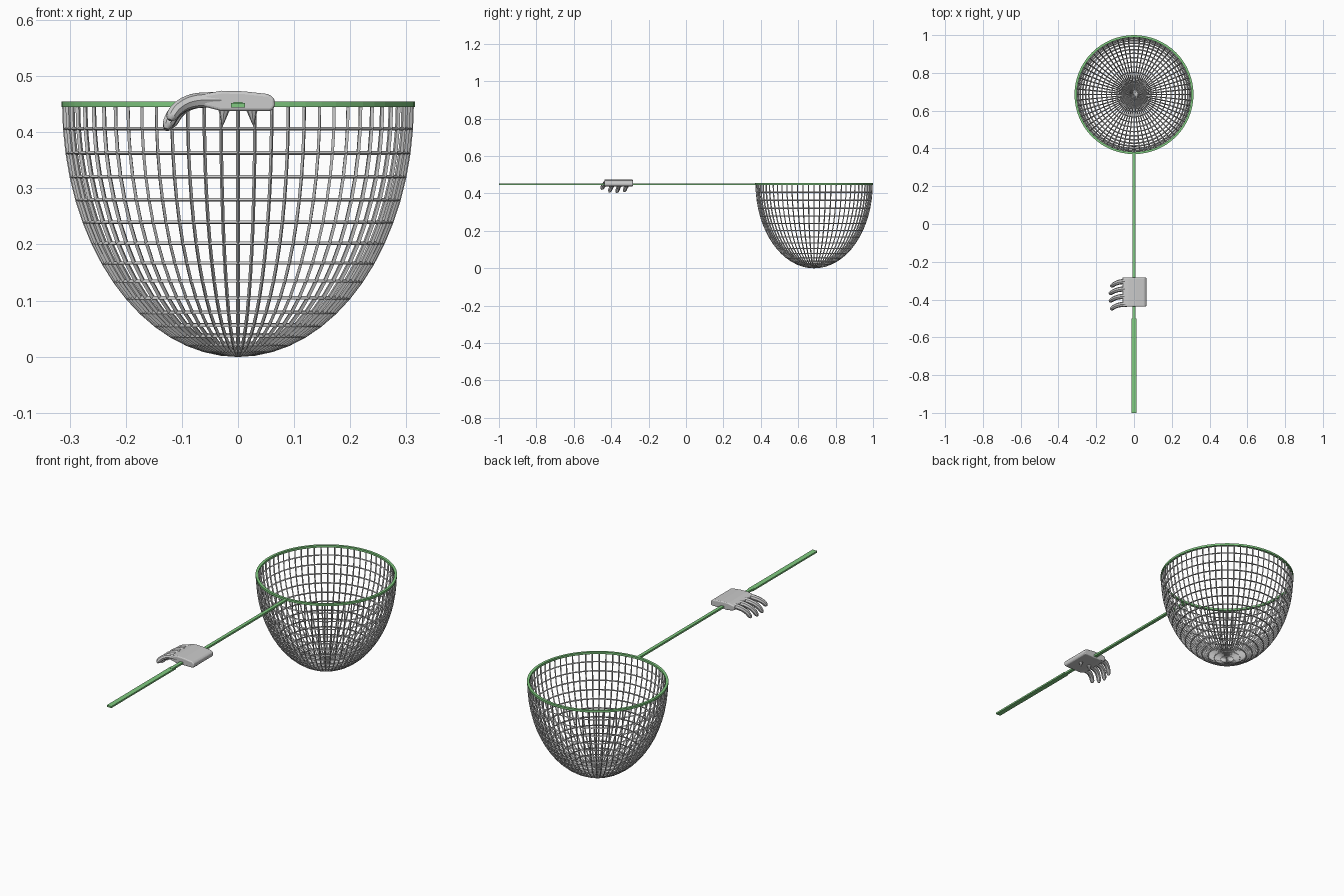
import bpy, bmesh
from math import pi, sin, cos

if "Cube" in bpy.data.objects:
    bpy.data.objects.remove(bpy.data.objects["Cube"])

green = bpy.data.materials.new("green_metal")
green.diffuse_color = (0.22, 0.6, 0.22, 1)
green.use_nodes = True
green.node_tree.nodes["Principled BSDF"].inputs["Base Color"].default_value = green.diffuse_color
CY, RIM_Z = 0.685, 0.45


def finish(name, bm, mat=None):
    bmesh.ops.recalc_face_normals(bm, faces=bm.faces)
    me = bpy.data.meshes.new(name)
    bm.to_mesh(me)
    bm.free()
    ob = bpy.data.objects.new(name, me)
    bpy.context.collection.objects.link(ob)
    if mat:
        me.materials.append(mat)
    return ob


def lathe(bm, profile, n, closed):
    rings = [[bm.verts.new((r * cos(2 * pi * i / n), CY + r * sin(2 * pi * i / n), z))
              for i in range(n)] for r, z in profile]
    pairs = list(zip(rings, rings[1:])) + ([(rings[-1], rings[0])] if closed else [])
    for a, b in pairs:
        for i in range(n):
            j = (i + 1) % n
            bm.faces.new((a[i], a[j], b[j], b[i]))
    return rings


def box(name, x, y0, y1, z0, z1, mat=None):
    bm = bmesh.new()
    bmesh.ops.create_cube(bm, size=1)
    for v in bm.verts:
        v.co.x *= 2 * x
        v.co.y = y0 if v.co.y < 0 else y1
        v.co.z = z0 if v.co.z < 0 else z1
    return finish(name, bm, mat)


# net: half ellipsoid grid turned into wires
bm = bmesh.new()
prof = [(0.309 * cos(k * pi / 32), RIM_Z - 0.446 * sin(k * pi / 32)) for k in range(16)]
last = lathe(bm, prof, 64, False)[-1]
pole = bm.verts.new((0, CY, RIM_Z - 0.446))
for i in range(64):
    bm.faces.new((last[i], last[(i + 1) % 64], pole))
net = finish("net", bm)
w = net.modifiers.new("wires", 'WIREFRAME')
w.thickness = 0.009
w.use_even_offset = False
w.use_boundary = True

# rim hoop
bm = bmesh.new()
lathe(bm, [(0.303, 0.445), (0.315, 0.445), (0.315, 0.455), (0.303, 0.455)], 64, True)
finish("rim", bm, green)

# pole and wider grip
box("pole", 0.008, -0.52, 0.38, 0.4445, 0.4535, green)
box("grip", 0.0125, -1.0, -0.5, 0.4445, 0.4525, green)

# palm: side profile extruded along the pole
outline = [(-0.062, 0.446), (-0.03, 0.438), (0.06, 0.438), (0.066, 0.446),
           (0.065, 0.46), (0.055, 0.468), (0.01, 0.473), (-0.03, 0.474), (-0.062, 0.468)]
bm = bmesh.new()
f = bm.faces.new([bm.verts.new((x, -0.437, z)) for x, z in outline])
ext = bmesh.ops.extrude_face_region(bm, geom=[f])
for v in ext["geom"]:
    if isinstance(v, bmesh.types.BMVert):
        v.co.y = -0.283
palm = finish("palm", bm)
b = palm.modifiers.new("round", 'BEVEL')
b.width = 0.008
b.segments = 3
b.limit_method = 'ANGLE'


def finger(name, y, reach, drop):
    cu = bpy.data.curves.new(name, 'CURVE')
    cu.dimensions = '3D'
    cu.bevel_depth = 0.0125
    cu.bevel_resolution = 2
    cu.use_fill_caps = True
    pts = [(-0.03, 0, 0.457, 1.1), (-0.065, -0.001, 0.459, 1.1), (-0.094, -0.008, 0.451, 1),
           (-0.112, -0.018, 0.434, 0.95), (-0.119, -0.023, 0.42, 0.9),
           (-0.122, -0.026, 0.413, 0.8), (-0.124, -0.028, 0.406, 0.35)]
    s = cu.splines.new('NURBS')
    s.points.add(len(pts) - 1)
    for p, (x, dy, z, r) in zip(s.points, pts):
        p.co = (x * reach, y + dy, 0.458 + (z - 0.458) * drop, 1)
        p.radius = r
    s.order_u = 3
    s.use_endpoint_u = True
    s.resolution_u = 3
    ob = bpy.data.objects.new(name, cu)
    bpy.context.collection.objects.link(ob)
    bpy.context.view_layer.objects.active = ob
    bpy.ops.object.select_all(action='DESELECT')
    ob.select_set(True)
    bpy.ops.object.convert(target='MESH')
    bpy.ops.object.shade_smooth_by_angle(angle=0.7)


# four curled fingers
for i, (y, reach, drop) in enumerate([(-0.303, 0.97, 0.95), (-0.343, 1.03, 1.05),
                                      (-0.382, 1.03, 1.0), (-0.424, 0.98, 0.7)]):
    finger(f"finger_{i + 1}", y, reach, drop)

# two small tapered lugs under the palm
for s in (-1, 1):
    bm = bmesh.new()
    bmesh.ops.create_cone(bm, cap_ends=True, segments=8, radius1=0.001, radius2=0.011, depth=0.03)
    for v in bm.verts:
        v.co.x += s * (0.026 - 0.1 * v.co.z)
        v.co.y -= 0.36
        v.co.z += 0.427
    finish("lug_left" if s < 0 else "lug_right", bm)
